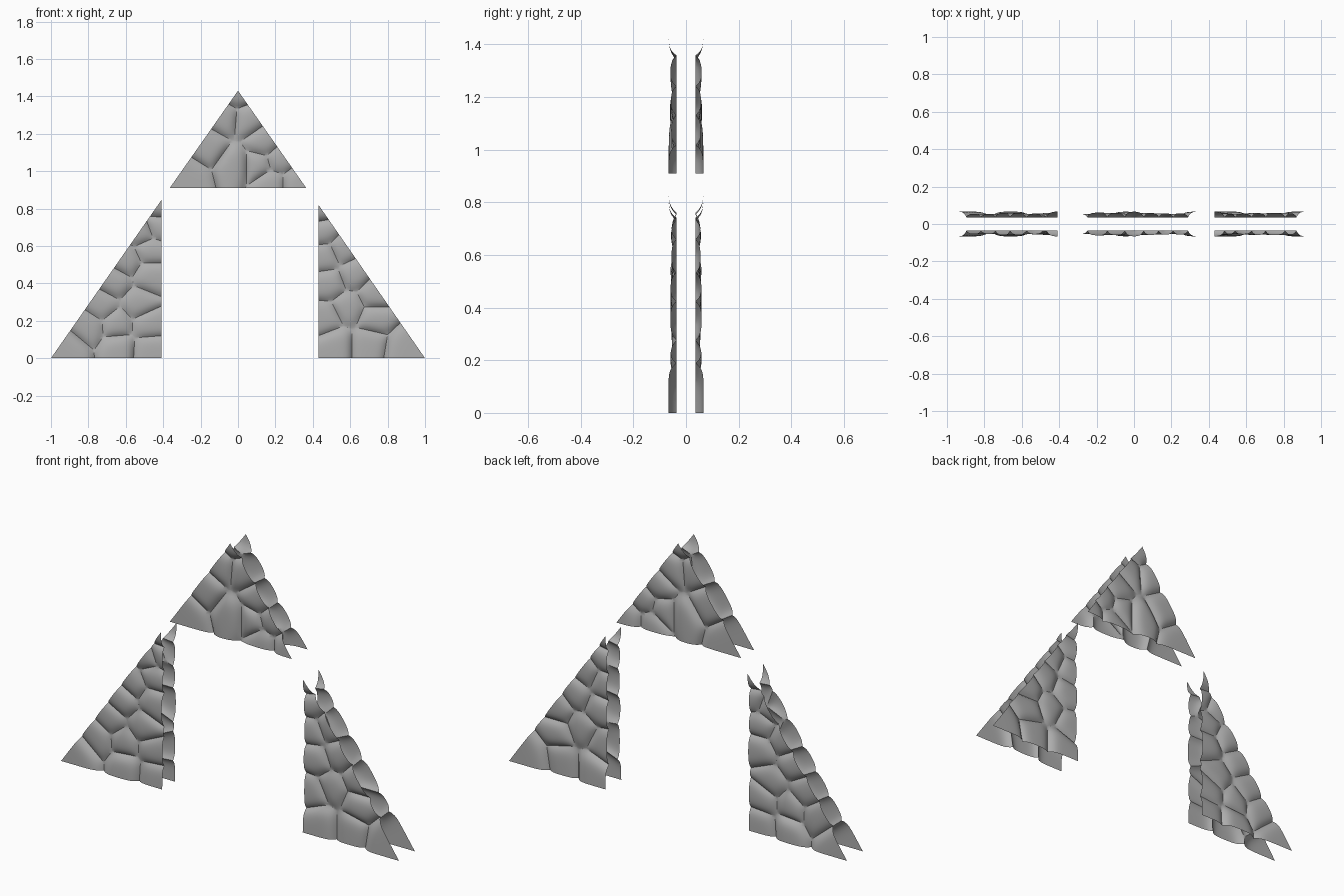
import bpy, bmesh, math, random
from mathutils import Vector

random.seed(4)
cube = bpy.data.objects.get("Cube")
if cube:
    bpy.data.objects.remove(cube)

stone = bpy.data.materials.new("grey stone")
stone.use_nodes = True
stone.diffuse_color = (0.42, 0.42, 0.42, 1)
stone.node_tree.nodes["Principled BSDF"].inputs["Base Color"].default_value = stone.diffuse_color

STEP = 0.0125     # grid spacing across each rock
CRACK = 0.036     # depth of the seams
SOFT = 0.02       # width of the rounded rock shoulders


def vec(p):
    return Vector((p[0], 0, p[1]))


def cut(bm, co, no, clear=False):
    geom = bm.verts[:] + bm.edges[:] + bm.faces[:]
    bmesh.ops.bisect_plane(bm, geom=geom, dist=1e-6, plane_co=co,
                           plane_no=no, clear_outer=clear)


def rock(outline, seed, others, cap):
    """One rock: the outline trimmed to its own cell, gridded and bulged."""
    bm = bmesh.new()
    bm.faces.new([bm.verts.new(vec(p)) for p in outline])
    seams = [((seed + o) / 2, (o - seed).normalized()) for o in others]
    for co, no in seams:
        cut(bm, co, no, True)
    if not bm.faces:
        return bm
    for axis in (0, 2):
        values = [v.co[axis] for v in bm.verts]
        no = Vector((axis == 0, 0, axis == 2))
        for i in range(math.ceil(min(values) / STEP), math.ceil(max(values) / STEP)):
            cut(bm, no * (i * STEP), no)
    for v in bm.verts:
        rise = cap
        for co, no in seams:
            rise *= 1 - math.exp(-max(0, (co - v.co).dot(no)) / SOFT)
        v.co.y = -(CRACK + rise)
    return bm


def panel(name, outline, seeds, proud):
    """A sheet of rocks, mirrored to the back; proud rocks stand further out."""
    seeds = [vec(s) for s in seeds]
    whole = bmesh.new()
    for i, seed in enumerate(seeds):
        cap = 0.031 if i in proud else random.uniform(0.018, 0.026)
        part = rock(outline, seed, seeds[:i] + seeds[i + 1:], cap)
        new = {v: whole.verts.new(v.co) for v in part.verts}
        for f in part.faces:
            whole.faces.new([new[v] for v in f.verts])
        part.free()
    bmesh.ops.remove_doubles(whole, verts=whole.verts[:], dist=1e-4)
    bmesh.ops.recalc_face_normals(whole, faces=whole.faces[:])
    whole.normal_update()
    if sum(f.normal.y for f in whole.faces) > 0:
        bmesh.ops.reverse_faces(whole, faces=whole.faces[:])
    mesh = bpy.data.meshes.new(name)
    whole.to_mesh(mesh)
    whole.free()
    mesh.materials.append(stone)
    obj = bpy.data.objects.new(name, mesh)
    bpy.context.collection.objects.link(obj)
    bpy.ops.object.select_all(action='DESELECT')
    obj.select_set(True)
    bpy.context.view_layer.objects.active = obj
    bpy.ops.object.shade_smooth_by_angle(angle=math.radians(35))
    mirror = obj.modifiers.new("back_sheet", 'MIRROR')
    mirror.use_axis = (False, True, False)
    mirror.use_mirror_merge = False


# Leg on the model's right
panel("right_leg_rocks", [(-1, 0), (-.41, 0), (-.41, .845)],
      [(-.9, .05), (-.8, .17), (-.64, .06), (-.47, .05), (-.65, .18),
       (-.48, .18), (-.73, .28), (-.53, .29), (-.66, .41), (-.47, .44),
       (-.6, .52), (-.47, .58), (-.51, .67), (-.43, .7), (-.42, .81)],
      {0, 2, 14})

# Leg on the model's left
panel("left_leg_rocks", [(.43, 0), (1, 0), (.43, .82)],
      [(.52, .08), (.7, .08), (.88, .05), (.47, .21), (.59, .27),
       (.73, .21), (.73, .34), (.49, .4), (.62, .45), (.47, .54),
       (.56, .58), (.46, .68), (.44, .79)],
      {0, 2, 12})

# Peak above the opening
panel("peak_rocks", [(-.365, .91), (.365, .91), (0, 1.43)],
      [(0, 1.41), (-.07, 1.29), (.05, 1.28), (-.16, 1.13), (-.02, 1.03),
       (-.26, .97), (.14, 1.15), (.11, 1.03), (.22, 1.06), (.17, .94),
       (.31, .94)],
      {0, 4, 10})
